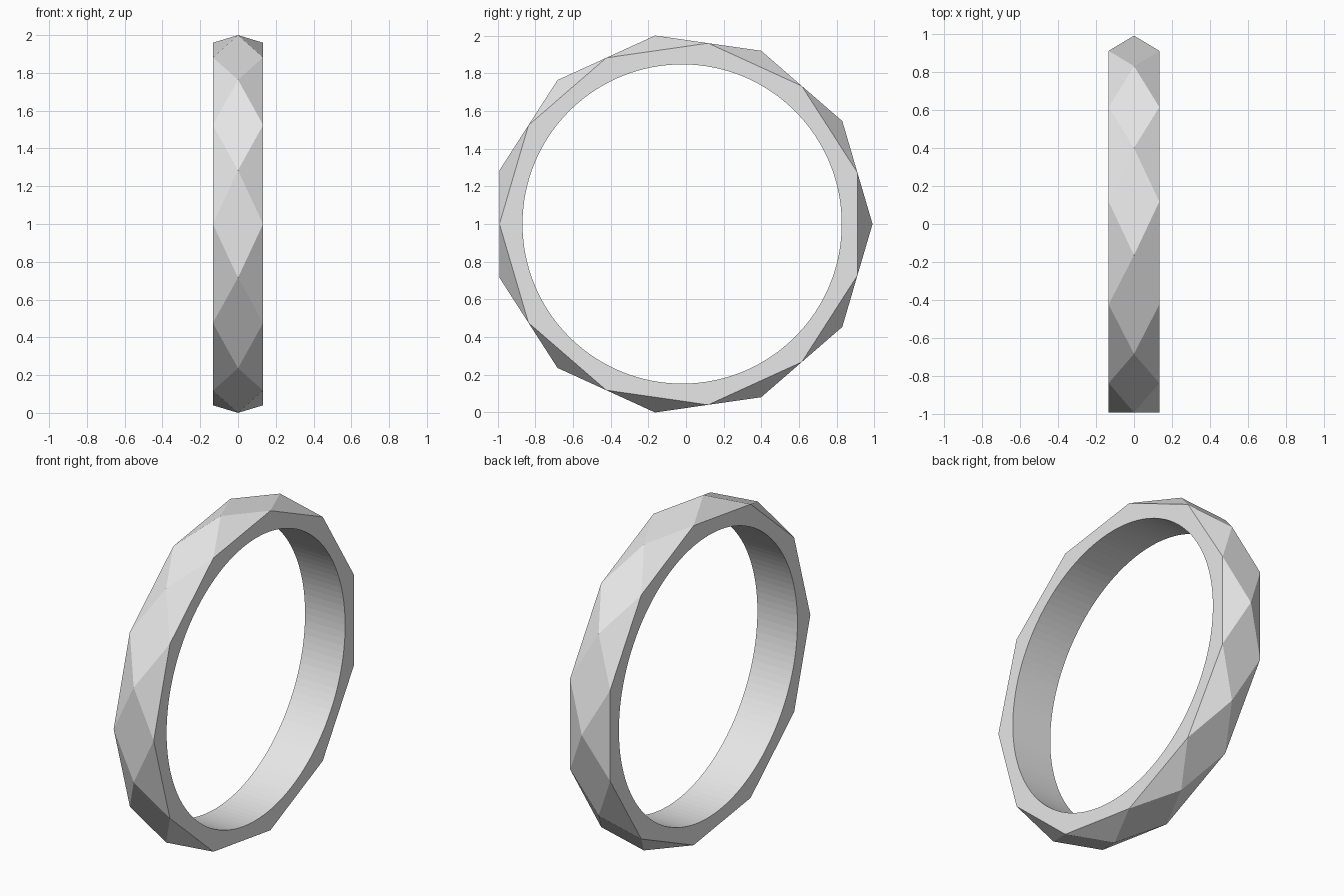
import bpy, bmesh
from math import cos, sin, pi

cube = bpy.data.objects.get("Cube")
if cube:
    bpy.data.objects.remove(cube)

SIDES = 11              # facets around the band
STEPS = 12              # bore segments per facet
RIDGE = 1.0103          # radius of the centre ridge points
RIM = RIDGE * cos(pi / SIDES)   # keeps each diamond facet flat
BORE = 0.847
HALF = 0.133            # half width of the band
CY, CZ = -0.0205, 1.0

bm = bmesh.new()


def ring(x, radius, count, phase):
    """Circle of vertices around the x axis."""
    angles = [2 * pi * (i + phase) / count for i in range(count)]
    return [bm.verts.new((x, CY + radius * cos(a), CZ + radius * sin(a)))
            for a in angles]


ridge = ring(0, RIDGE, SIDES, 0)
rims, bores = [], []
for x in (-HALF, HALF):
    rims.append(ring(x, RIM, SIDES, 0.5))
    bores.append(ring(x, BORE, SIDES * STEPS, STEPS / 2))

for i in range(SIDES):
    j = (i + 1) % SIDES
    # Diamond facet spanning the full width
    bm.faces.new((ridge[i], rims[0][i], ridge[j], rims[1][i]))
    for rim, bore in zip(rims, bores):
        # Triangular facet between neighbouring diamonds
        bm.faces.new((ridge[j], rim[i], rim[j]))
        # Flat side wall sector
        arc = [bore[(i * STEPS + k) % len(bore)] for k in range(STEPS + 1)]
        bm.faces.new([rim[i], rim[j]] + arc[::-1])

# Round bore
total = SIDES * STEPS
for i in range(total):
    j = (i + 1) % total
    bm.faces.new((bores[0][i], bores[0][j], bores[1][j], bores[1][i]))

bmesh.ops.recalc_face_normals(bm, faces=bm.faces)
mesh = bpy.data.meshes.new("faceted_ring")
bm.to_mesh(mesh)
bm.free()

# Plain grey finish
grey = bpy.data.materials.new("light_grey")
grey.use_nodes = True
colour = (0.8, 0.8, 0.8, 1)
grey.diffuse_color = colour
grey.node_tree.nodes["Principled BSDF"].inputs["Base Color"].default_value = colour
mesh.materials.append(grey)

band = bpy.data.objects.new("faceted_ring", mesh)
bpy.context.collection.objects.link(band)
